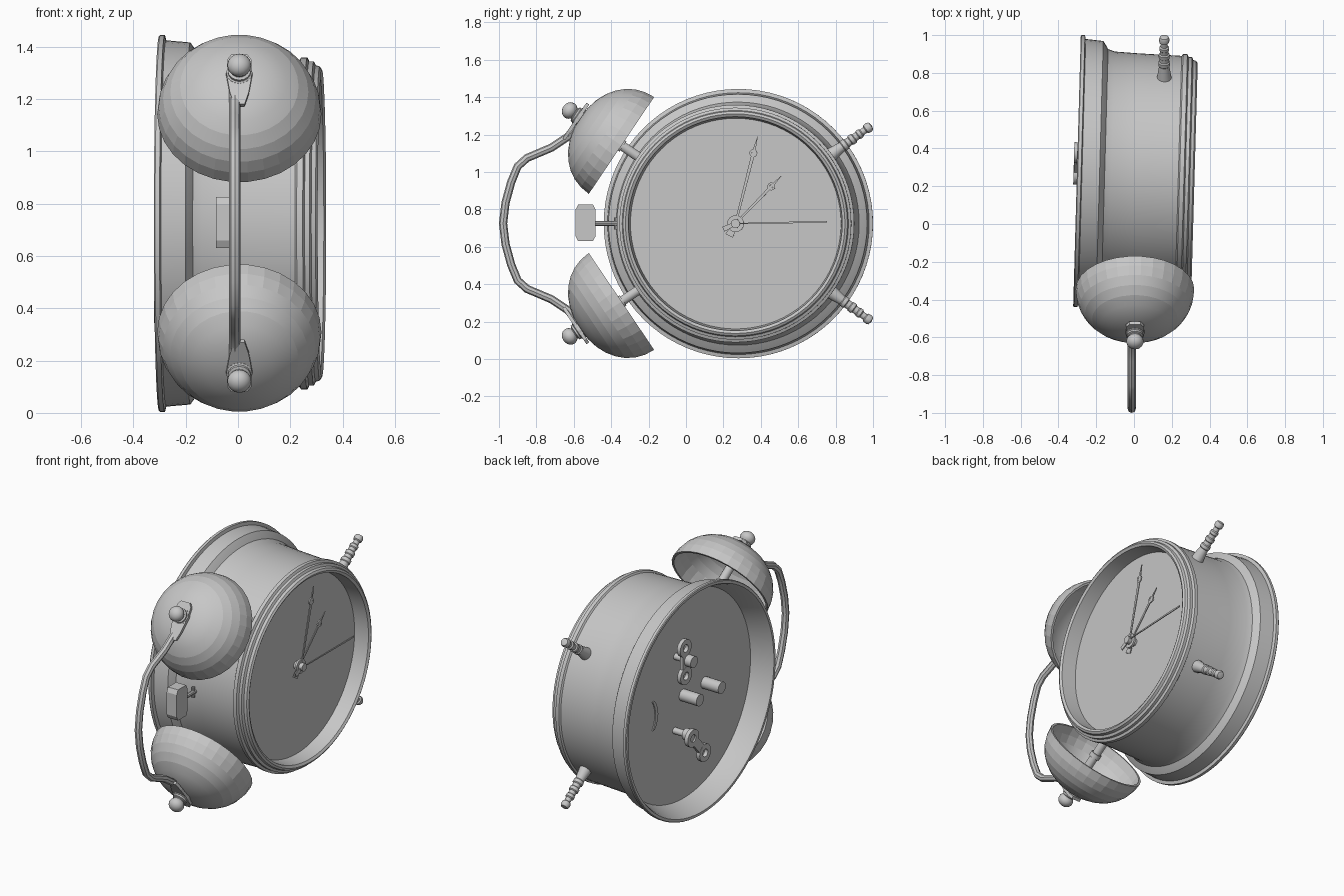
import bpy, bmesh, math
from mathutils import Matrix, Vector

if "Cube" in bpy.data.objects:
    bpy.data.objects.remove(bpy.data.objects["Cube"])

grey = bpy.data.materials.new("grey_metal")
grey.diffuse_color = (0.57, 0.57, 0.57, 1)
grey.use_nodes = True
grey.node_tree.nodes["Principled BSDF"].inputs["Base Color"].default_value = grey.diffuse_color

# slightly turned frame of the clock case, whose axis runs along x
CASE = Matrix.Translation((0, 0.272, 0.724)) @ Matrix.Rotation(-0.028, 4, 'Z')
MID = 0.725
# plate frame: u -> y, v -> z, thickness -> x
YZ = Matrix(((0, 0, 1, 0), (1, 0, 0, 0), (0, 1, 0, 0), (0, 0, 0, 1)))


def finish(name, bm, matrix, smooth=None):
    bmesh.ops.remove_doubles(bm, verts=bm.verts, dist=1e-5)
    bmesh.ops.recalc_face_normals(bm, faces=bm.faces)
    bm.transform(matrix)
    mesh = bpy.data.meshes.new(name)
    bm.to_mesh(mesh)
    bm.free()
    mesh.materials.append(grey)
    ob = bpy.data.objects.new(name, mesh)
    bpy.context.collection.objects.link(ob)
    if smooth:
        bpy.ops.object.select_all(action='DESELECT')
        ob.select_set(True)
        bpy.context.view_layer.objects.active = ob
        bpy.ops.object.shade_smooth_by_angle(angle=math.radians(smooth))
    return ob


def revolve(name, profile, origin, axis, segs=16, frame=Matrix(), closed=False, smooth=35):
    """Turn (distance along axis, radius) points around an axis."""
    bm = bmesh.new()
    rings = []
    for t, r in profile:
        rings.append([bm.verts.new((r * math.cos(a), r * math.sin(a), t))
                      for a in (2 * math.pi * i / segs for i in range(segs))])
    pairs = list(zip(rings, rings[1:]))
    if closed:
        pairs.append((rings[-1], rings[0]))
    for a, b in pairs:
        for i in range(segs):
            j = (i + 1) % segs
            bm.faces.new((a[i], a[j], b[j], b[i]))
    bmesh.ops.dissolve_degenerate(bm, edges=bm.edges, dist=1e-6)
    rot = Vector(axis).to_track_quat('Z', 'Y').to_matrix().to_4x4()
    return finish(name, bm, frame @ Matrix.Translation(origin) @ rot, smooth)


def rod(name, r, t0, t1, origin, axis, segs=14, frame=Matrix()):
    return revolve(name, [(t0, 0), (t0, r), (t1, r), (t1, 0)], origin, axis, segs, frame)


def plate(name, outline, thick, matrix):
    """Extrude a flat outline, centred on its thickness."""
    bm = bmesh.new()
    face = bm.faces.new([bm.verts.new((u, v, -thick / 2)) for u, v in outline])
    out = bmesh.ops.extrude_face_region(bm, geom=[face])
    moved = [g for g in out['geom'] if isinstance(g, bmesh.types.BMVert)]
    bmesh.ops.translate(bm, verts=moved, vec=(0, 0, thick))
    return finish(name, bm, matrix)


def ring(name, inner, outer, thick, origin, frame):
    h = thick / 2
    return revolve(name, [(-h, inner), (-h, outer), (h, outer), (h, inner)],
                   origin, (1, 0, 0), 18, frame, closed=True)


# case: recessed back, flared back flange, drum, stepped bezel, recessed dial
case_profile = [(-.172, 0), (-.172, .65), (-.285, .69), (-.302, .70), (-.302, .716),
                (-.297, .72), (-.28, .72), (-.275, .70), (-.182, .692), (-.17, .675),
                (-.155, .65), (-.12, .638), (0, .632), (.235, .625), (.242, .635),
                (.265, .635), (.272, .62), (.29, .62), (.297, .605), (.313, .60),
                (.321, .587), (.312, .572), (.22, .563), (.22, 0)]
revolve("clock_case", case_profile, (0, 0, 0), (1, 0, 0), 80, CASE, smooth=30)


# hands: tapered plates with a ring near the tip
def hand(name, y, z, width, x, ring_at=None):
    length = math.hypot(y, z)
    m = CASE @ Matrix.Translation((x, 0, 0)) @ YZ @ Matrix.Rotation(math.atan2(z, y), 4, 'Z')
    k = ring_at or 1
    plate(name, [(-.02, -width * .6), (length * k, -width), (length, -.001),
                 (length, .001), (length * k, width), (-.02, width * .6)], .006, m)
    if ring_at:
        ring(name + "_ring", .010, .021, .008, (x, y * k, z * k), CASE)


hand("hour_hand", .245, .255, .008, .245, .78)
hand("minute_hand", .118, .465, .009, .257, .81)
hand("second_hand", .49, .010, .005, .268)
hand("alarm_hand", -.035, -.065, .022, .240)
hand("second_hand_tail", -.065, -.03, .014, .265)
rod("hand_spindle", .024, .21, .28, (0, 0, 0), (1, 0, 0), 16, CASE)
ring("spindle_collar", .015, .045, .012, (.25, 0, 0), CASE)

# bells, with their posts, nuts and the ends of the handle
R, D = .314, .266
for s, side in ((1, "upper"), (-1, "lower")):
    axis = Vector((0, -.83, .56 * s)).normalized()
    base = Vector((.005, -.345, MID + .417 * s))
    angles = [math.pi / 2 * i / 8 for i in range(9)]
    shape = [(math.sin(a) ** .96, max(math.cos(a), 0) ** .94) for a in angles]
    outer = [(D * t, R * r) for t, r in shape]
    inner = [((D - .014) * t, (R - .014) * r) for t, r in reversed(shape)]
    revolve(side + "_bell", outer + inner + [outer[0]], base, axis, 30, smooth=11)
    rod(side + "_bell_post", .026, -.16, .25, base, axis)
    rod(side + "_bell_collar", .034, -.01, .02, base, axis)
    ball = [(.334 + .040 * math.sin(a), .046 * math.cos(a))
            for a in (math.radians(d) for d in range(-45, 91, 15))]
    revolve(side + "_bell_nut", [(.25, 0), (.25, .048), (.262, .05), (.284, .05),
            (.288, .044), (.298, .044), (.302, .034)] + ball, base, axis, 16)
    v = Vector((0, -.56, -.83 * s)).normalized()
    u = v.cross(axis)
    m = Matrix.Translation(base + axis * .274) @ Matrix((u, v, axis)).transposed().to_4x4()
    plate(side + "_handle_tab", [(-.03, -.085), (.03, -.085), (.047, -.06), (.047, .02),
          (.036, .09), (.02, .145), (-.02, .145), (-.036, .09), (-.047, .02),
          (-.047, -.06)], .018, m)

# carrying handle: bent tube
half = [(-.59, .515), (-.63, .465), (-.72, .405), (-.85, .35), (-.90, .305),
        (-.935, .22), (-.965, .11)]
path = [(y, MID + z) for y, z in half] + [(-.978, MID)] + [(y, MID - z) for y, z in reversed(half)]
curve = bpy.data.curves.new("handle", 'CURVE')
curve.dimensions = '3D'
curve.bevel_depth = .022
curve.bevel_resolution = 2
curve.use_fill_caps = True
spline = curve.splines.new('POLY')
spline.points.add(len(path) - 1)
for p, (y, z) in zip(spline.points, path):
    p.co = (-.012, y, z, 1)
curve.materials.append(grey)
handle = bpy.data.objects.new("handle", curve)
bpy.context.collection.objects.link(handle)
bpy.ops.object.select_all(action='DESELECT')
handle.select_set(True)
bpy.context.view_layer.objects.active = handle
bpy.ops.object.convert(target='MESH')
bpy.ops.object.shade_smooth_by_angle(angle=math.radians(35))

# hammer between the bells
head = [(-.04, -.097), (.04, -.097), (.054, -.07), (.054, .07),
        (.04, .097), (-.04, .097), (-.054, .07), (-.054, -.07)]
plate("hammer_head", head, .07, Matrix.Translation((-.05, -.537, MID + .003)) @ YZ)
rod("hammer_arm", .014, 0, .17, (-.05, -.50, MID), (0, 1, 0), 10)
rod("hammer_guide", .01, -.032, .032, (-.05, -.375, MID), (0, 0, 1), 10)

# turned feet
foot = [(.60, 0), (.60, .042), (.625, .038), (.64, .036), (.70, .027), (.705, .031),
        (.725, .031), (.73, .025), (.75, .024), (.755, .029), (.775, .029), (.78, .022),
        (.80, .022), (.805, .026), (.822, .026), (.828, .019), (.85, .018), (.856, .026),
        (.875, .028), (.888, .022), (.893, 0)]
for s, side in ((1, "upper"), (-1, "lower")):
    a = math.radians(36)
    revolve(side + "_foot", foot, (.16, .27, MID), (0, math.cos(a), s * math.sin(a)), 14)


# winding keys: a shaft with a hub, and a bar with two looped wings
def winding_key(name, hub, tip, wing, dy, dz):
    d = Vector((0, dy, dz)).normalized()
    c = Vector(wing)
    rod(name + "_shaft", .02, -.27, -.165, (0, *hub), (1, 0, 0), 12, CASE)
    rod(name + "_hub", .036, tip, tip + .06, (0, *hub), (1, 0, 0), 14, CASE)
    m = CASE @ Matrix.Translation(c) @ YZ @ Matrix.Rotation(math.atan2(dz, dy), 4, 'Z')
    plate(name + "_bar", [(-.06, -.028), (.06, -.028), (.06, .028), (-.06, .028)], .022, m)
    for k in (-1, 1):
        ring(name + "_wing", .024, .055, .024, c + d * .088 * k, CASE)


winding_key("time_key", (.07, .275), -.305, (-.25, .09, .27), .02, 1)
winding_key("alarm_key", (.08, -.19), -.31, (-.308, .04, -.26), -.65, -.76)

# setting knobs and the curved regulator slot on the back
for name, y in (("time_knob", 0), ("alarm_knob", -.21)):
    rod(name, .037, -.295, -.165, (0, y, .005), (1, 0, 0), 14, CASE)
arc = [math.radians(d) for d in range(-40, 41, 10)]
slot = [(.39 - .145 * math.cos(a), -.02 + .14 * math.sin(a)) for a in arc]
slot += [(.39 - .12 * math.cos(a), -.02 + .14 * math.sin(a)) for a in reversed(arc)]
plate("regulator_slot", slot, .009, CASE @ Matrix.Translation((-.174, 0, 0)) @ YZ)
